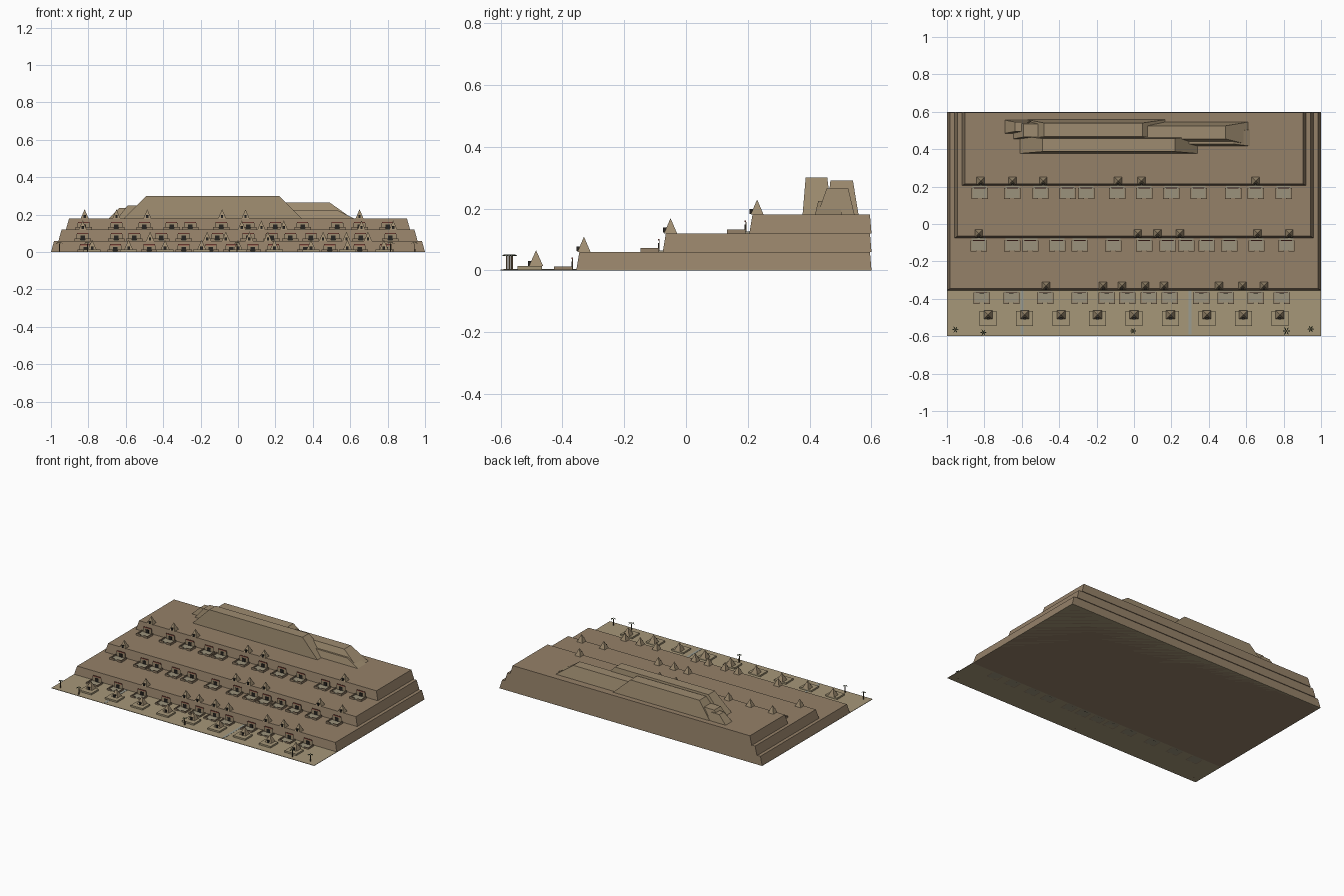
import bpy, math


def mat(name, r, g, b):
    m = bpy.data.materials.new(name)
    m.diffuse_color = (r, g, b, 1)
    return m


EARTH = mat("earth", 0.30, 0.22, 0.14)
ROCK = mat("rock", 0.34, 0.26, 0.16)
SAND = mat("sand", 0.38, 0.31, 0.19)
PATIO = mat("patio", 0.33, 0.29, 0.20)
DARK = mat("dark", 0.02, 0.018, 0.015)
RED = mat("red", 0.35, 0.10, 0.07)
WATER = mat("water", 0.32, 0.33, 0.28)
LEAF = mat("leaf", 0.05, 0.07, 0.03)
BARK = mat("bark", 0.10, 0.07, 0.04)

FACES = [(0, 3, 2, 1), (4, 5, 6, 7), (0, 1, 5, 4), (1, 2, 6, 5), (2, 3, 7, 6), (3, 0, 4, 7)]


class Part:
    """Gathers simple solids into one object."""

    def __init__(self, name, material):
        self.name, self.material, self.v, self.f = name, material, [], []

    def solid(self, bottom, top, z0, z1):
        # tapered box; each rectangle is (x0, x1, y0, y1)
        n = len(self.v)
        for (a, b, c, d), z in ((bottom, z0), (top, z1)):
            self.v += [(a, c, z), (b, c, z), (b, d, z), (a, d, z)]
        self.f += [tuple(n + i for i in f) for f in FACES]

    def box(self, x0, x1, y0, y1, z0, z1):
        self.solid((x0, x1, y0, y1), (x0, x1, y0, y1), z0, z1)

    def pyramid(self, x, y, z, r, h):
        n = len(self.v)
        self.v += [(x - r, y - r, z), (x + r, y - r, z), (x + r, y + r, z), (x - r, y + r, z), (x, y, z + h)]
        self.f += [(n + 3, n + 2, n + 1, n)] + [(n + i, n + (i + 1) % 4, n + 4) for i in range(4)]

    def build(self):
        me = bpy.data.meshes.new(self.name)
        me.from_pydata(self.v, [], self.f)
        me.materials.append(self.material)
        ob = bpy.data.objects.new(self.name, me)
        bpy.context.collection.objects.link(ob)


# ground and water channels
ground = Part("ground", SAND)
ground.box(-1, 1, -0.6, 0.6, 0, 0.003)
ground.build()
channels = Part("water_channels", WATER)
for x in (-0.6, 0.3):
    channels.box(x - 0.008, x + 0.008, -0.59, -0.352, 0.002, 0.004)
channels.build()

# three stepped terraces with sloping sides
for i in range(3):
    t = Part("terrace_%d" % (i + 1), EARTH)
    w, y = 1 - 0.04 * i, -0.355 + 0.28 * i
    t.solid((-w, w, y, 0.6), (-w + 0.017, w - 0.017, y + 0.01, 0.595), 0.06 * i, 0.06 * (i + 1))
    t.build()

# rocky mesa: overlapping tapered blocks (bottom rect, top rect, top z)
mesa = Part("mesa", ROCK)
for bottom, top, z in [
    ((-0.61, 0.34, 0.377, 0.472), (-0.49, 0.22, 0.387, 0.457), 0.30),
    ((-0.57, 0.165, 0.455, 0.558), (-0.48, 0.045, 0.467, 0.54), 0.29),
    ((-0.03, 0.61, 0.425, 0.545), (0.06, 0.49, 0.455, 0.525), 0.265),
    ((0.19, 0.62, 0.417, 0.505), (0.27, 0.53, 0.428, 0.492), 0.225),
    ((-0.69, -0.54, 0.485, 0.555), (-0.635, -0.57, 0.495, 0.545), 0.235),
    ((-0.645, -0.45, 0.455, 0.55), (-0.59, -0.50, 0.465, 0.535), 0.25),
]:
    mesa.solid(bottom, top, 0.18, z)
mesa.build()

# rock-cut dwellings and walled courtyards along each riser
walls = Part("courtyard_walls", EARTH)
floors = Part("courtyard_floors", PATIO)
fronts = Part("house_fronts", ROCK)
doors = Part("doors", DARK)
lintels = Part("lintels", RED)
houses = [
    (-0.815, -0.655, -0.475, -0.29, -0.145, -0.035, 0.08, 0.19, 0.36, 0.49, 0.65, 0.79),
    (-0.83, -0.65, -0.555, -0.41, -0.29, -0.11, 0.055, 0.18, 0.28, 0.39, 0.51, 0.655, 0.815),
    (-0.825, -0.65, -0.50, -0.355, -0.255, -0.09, 0.055, 0.20, 0.345, 0.53, 0.65, 0.80),
]
for i, row in enumerate(houses):
    y, z = -0.355 + 0.28 * i, 0.06 * i
    for x in row:
        for s in (-1, 1):
            a, b = sorted((x + s * 0.038, x + s * 0.044))
            walls.box(a, b, y - 0.07, y - 0.012, z, z + 0.013)
            a, b = sorted((x + s * 0.012, x + s * 0.044))
            walls.box(a, b, y - 0.072, y - 0.066, z, z + 0.013)
        floors.box(x - 0.038, x + 0.038, y - 0.066, y, z, z + 0.005)
        fronts.box(x - 0.033, x + 0.033, y - 0.013, y - 0.01, z, z + 0.036)
        doors.box(x - 0.012, x + 0.012, y - 0.016, y - 0.012, z, z + 0.028)
        lintels.box(x - 0.03, x + 0.03, y - 0.015, y - 0.011, z + 0.036, z + 0.042)

# small pyramid chapels at the terrace edges
chapels = Part("pyramid_chapels", ROCK)
edge_x = [
    (-0.47, -0.165, -0.065, 0.06, 0.16, 0.455, 0.58, 0.695),
    (-0.83, 0.02, 0.125, 0.245, 0.66, 0.83),
    (-0.82, -0.65, -0.485, -0.085, 0.04, 0.65),
]
for i, row in enumerate(edge_x):
    y, z = -0.33 + 0.28 * i, 0.06 * (i + 1)
    for x in row:
        chapels.pyramid(x, y, z, 0.021, 0.049)
        doors.box(x - 0.006, x + 0.006, y - 0.024, y - 0.012, z + 0.003, z + 0.018)

# ground-level chapels on square platforms
platforms = Part("platforms", SAND)
for k in range(-4, 5):
    x = k * 0.195
    platforms.box(x - 0.045, x + 0.045, -0.545, -0.465, 0, 0.014)
    chapels.pyramid(x, -0.485, 0.014, 0.023, 0.051)
    doors.box(x - 0.007, x + 0.007, -0.511, -0.497, 0.014, 0.030)
for p in (walls, floors, fronts, doors, lintels, chapels, platforms):
    p.build()

# palm trees: thin trunk and six drooping fronds
trunks, fronds = Part("palm_trunks", BARK), Part("palm_fronds", LEAF)
for x, y, s in [(-0.955, -0.565, 1), (-0.805, -0.58, 1), (-0.005, -0.572, 1), (0.815, -0.572, 1.25), (0.945, -0.562, 1.1)]:
    h = 0.047
    trunks.solid((x - 0.003, x + 0.003, y - 0.003, y + 0.003), (x - 0.002, x + 0.002, y - 0.002, y + 0.002), 0, h)
    for k in range(6):
        a = k * math.pi / 3
        c, d, r = math.cos(a), math.sin(a), 0.019 * s
        n = len(fronds.v)
        fronds.v += [(x, y, h + 0.003), (x + c * r * 0.5 - d * 0.003, y + d * r * 0.5 + c * 0.003, h + 0.004),
                     (x + c * r, y + d * r, h - 0.001),
                     (x + c * r * 0.5 + d * 0.003, y + d * r * 0.5 - c * 0.003, h + 0.004)]
        fronds.f.append((n, n + 3, n + 2, n + 1))
trunks.build()
fronds.build()
